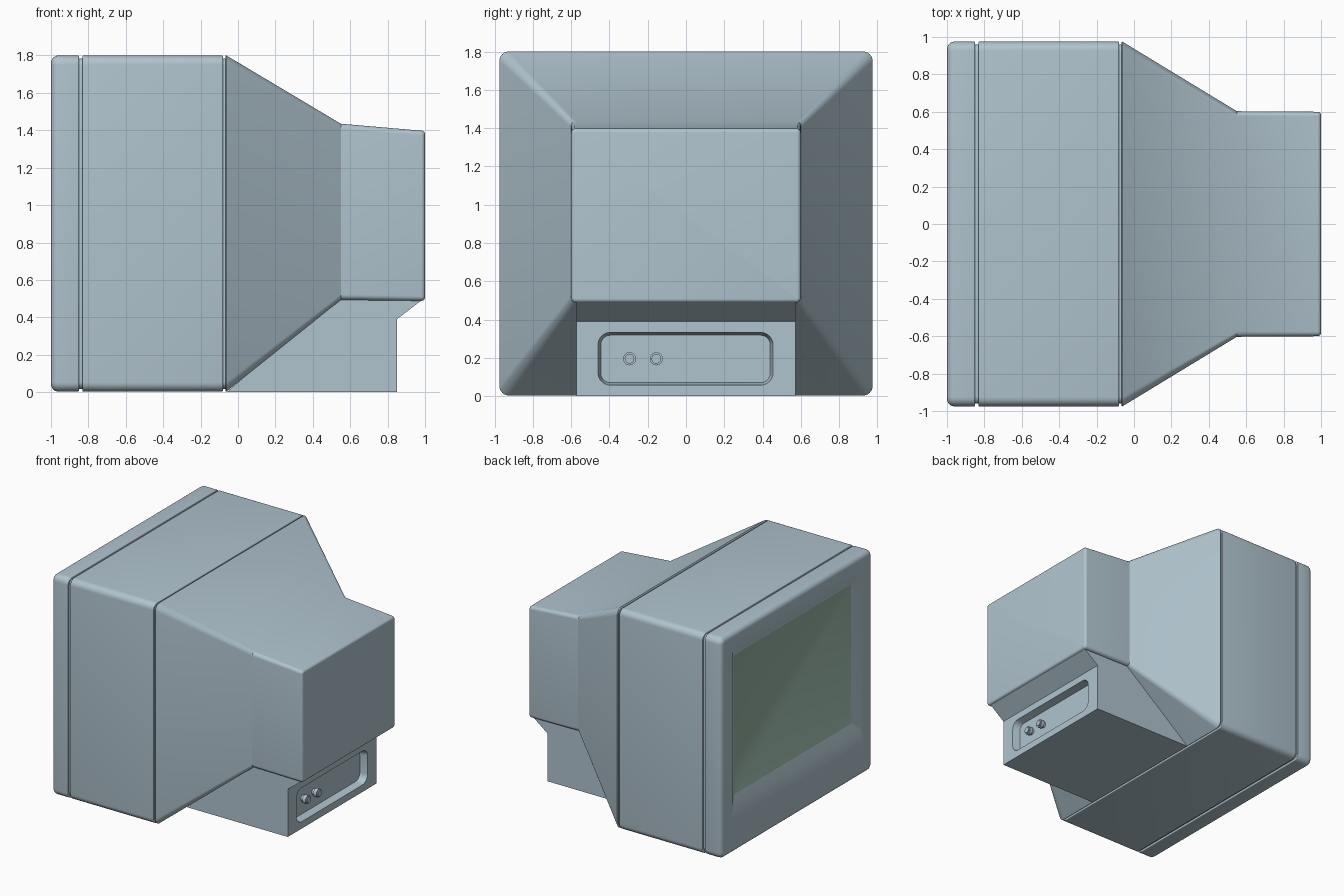
import bpy, bmesh, math
from mathutils import Matrix

cube = bpy.data.objects.get("Cube")
if cube:
    bpy.data.objects.remove(cube, do_unlink=True)


def material(name, rgb):
    mat = bpy.data.materials.new(name)
    mat.use_nodes = True
    mat.diffuse_color = (*rgb, 1)
    mat.node_tree.nodes["Principled BSDF"].inputs["Base Color"].default_value = (*rgb, 1)
    return mat


SHELL = material("pale blue grey plastic", (0.434, 0.55, 0.617))
GLASS = material("dull green glass", (0.3, 0.44, 0.36))


def finish(name, bm, mats, smooth=True):
    bmesh.ops.recalc_face_normals(bm, faces=bm.faces)
    mesh = bpy.data.meshes.new(name)
    bm.to_mesh(mesh)
    bm.free()
    for mat in mats:
        mesh.materials.append(mat)
    obj = bpy.data.objects.new(name, mesh)
    bpy.context.collection.objects.link(obj)
    bpy.ops.object.select_all(action='DESELECT')
    obj.select_set(True)
    bpy.context.view_layer.objects.active = obj
    if smooth:
        bpy.ops.object.shade_smooth_by_angle(angle=math.radians(30))
    return obj


def ring(x, y0, y1, z0, z1, r, steps=6):
    """Rounded rectangle across the depth axis."""
    points = []
    corners = [(y1 - r, z1 - r), (y0 + r, z1 - r), (y0 + r, z0 + r), (y1 - r, z0 + r)]
    for i, (cy, cz) in enumerate(corners):
        for k in range(steps + 1):
            a = (i + k / steps) * math.pi / 2
            points.append((x, cy + r * math.cos(a), cz + r * math.sin(a)))
    return points


def rounded_edge(x, box, r, edge, direction):
    """Rings that round an end edge, ordered from the end face inward."""
    y0, y1, z0, z1 = box
    rings = []
    for k in range(6):
        a = k / 5 * math.pi / 2
        d = edge * (1 - math.sin(a))
        px = x + direction * edge * (1 - math.cos(a))
        rings.append(ring(px, y0 + d, y1 - d, z0 + d, z1 - d, max(r - d, 0.003)))
    return rings


def loft(name, rings, mats=(SHELL,), first_cap=0):
    bm = bmesh.new()
    loops = [[bm.verts.new(p) for p in points] for points in rings]
    n = len(loops[0])
    for a, b in zip(loops, loops[1:]):
        for i in range(n):
            j = (i + 1) % n
            bm.faces.new((a[i], a[j], b[j], b[i]))
    bm.faces.new(loops[0]).material_index = first_cap
    bm.faces.new(loops[-1])
    return finish(name, bm, mats)


FULL = (-0.975, 0.975, 0.003, 1.8)
CORNER = 0.05

# Front frame with sloped surround and recessed screen
loft("screen_bezel",
     [ring(-0.96, -0.755, 0.755, 0.445, 1.58, 0.012),
      ring(-1.0, -0.83, 0.83, 0.38, 1.655, 0.015)]
     + rounded_edge(-1.0, FULL, CORNER, 0.04, 1)
     + rounded_edge(-0.85, FULL, CORNER, 0.006, -1)[::-1],
     (SHELL, GLASS), first_cap=1)

# Main shell, with an inner core showing in the seams
loft("main_shell",
     rounded_edge(-0.832, FULL, CORNER, 0.006, 1)
     + rounded_edge(-0.08, FULL, CORNER, 0.006, -1)[::-1])
loft("seam_core", [ring(x, -0.96, 0.96, 0.018, 1.785, 0.04) for x in (-0.87, -0.06)])

# Tapered back and tube housing
loft("rear_housing",
     rounded_edge(-0.068, FULL, CORNER, 0.006, 1)
     + [ring(0.55, -0.603, 0.603, 0.493, 1.435, 0.03)]
     + rounded_edge(1.0, (-0.6, 0.6, 0.488, 1.398), 0.025, 0.02, -1)[::-1])

# Connector base under the housing
profile = [(-0.06, 0), (0.85, 0), (0.85, 0.39), (0.98, 0.49), (0.95, 0.52), (0.55, 0.52)]
bm = bmesh.new()
sides = [[bm.verts.new((x, y, z)) for x, z in profile] for y in (-0.572, 0.572)]
for side in sides:
    bm.faces.new(side)
for i in range(len(profile)):
    j = (i + 1) % len(profile)
    bm.faces.new((sides[0][i], sides[0][j], sides[1][j], sides[1][i]))
base = finish("connector_base", bm, (SHELL,), smooth=False)

# Rounded recess in the rear of the base
cutter = loft("recess_cutter",
              [ring(0.79, -0.445, 0.44, 0.07, 0.318, 0.05),
               ring(0.85, -0.46, 0.455, 0.057, 0.333, 0.065),
               ring(0.9, -0.46, 0.455, 0.057, 0.333, 0.065)])
cutter.hide_render = True
cut = base.modifiers.new("recess", 'BOOLEAN')
cut.object = cutter
cut.operation = 'DIFFERENCE'
cut.solver = 'EXACT'
bpy.ops.object.select_all(action='DESELECT')
base.select_set(True)
bpy.context.view_layer.objects.active = base
bpy.ops.object.modifier_apply(modifier=cut.name)
bpy.data.objects.remove(cutter, do_unlink=True)
bpy.ops.object.shade_smooth_by_angle(angle=math.radians(30))

# Two stepped knobs in the recess
for name, y in (("right_knob", -0.295), ("left_knob", -0.155)):
    bm = bmesh.new()
    for radius, start, end in ((0.024, 0.785, 0.815), (0.034, 0.81, 0.838), (0.025, 0.83, 0.846)):
        spot = Matrix.Translation(((start + end) / 2, y, 0.195)) @ Matrix.Rotation(math.pi / 2, 4, 'Y')
        bmesh.ops.create_cone(bm, cap_ends=True, segments=24, radius1=radius,
                              radius2=radius, depth=end - start, matrix=spot)
    finish(name, bm, (SHELL,))
